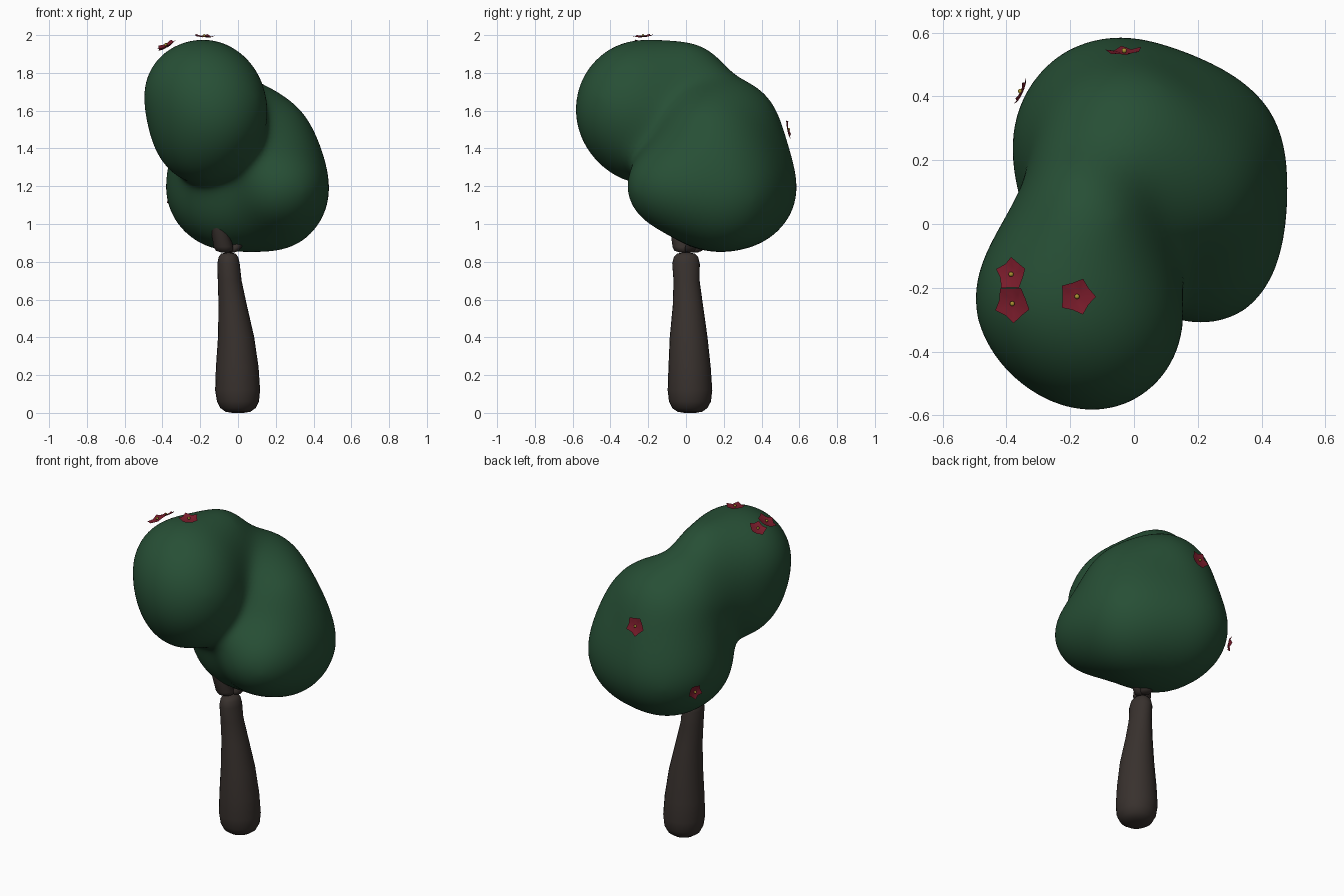
import bpy, bmesh, math
from mathutils import Vector

if "Cube" in bpy.data.objects:
    bpy.data.objects.remove(bpy.data.objects["Cube"])


def material(name, rgb):
    m = bpy.data.materials.new(name)
    m.diffuse_color = (*rgb, 1)
    m.use_nodes = True
    m.node_tree.nodes["Principled BSDF"].inputs["Base Color"].default_value = m.diffuse_color
    return m


LEAF = material("leaf_green", (0.02, 0.078, 0.036))
BARK = material("bark_brown", (0.04, 0.031, 0.027))
PETAL = material("petal_red", (0.2, 0.012, 0.025))
POLLEN = material("pollen_yellow", (0.4, 0.28, 0.03))


def finish(bm, name, mats):
    bmesh.ops.recalc_face_normals(bm, faces=bm.faces)
    me = bpy.data.meshes.new(name)
    for f in bm.faces:
        f.smooth = True
    bm.to_mesh(me)
    bm.free()
    for m in mats:
        me.materials.append(m)
    ob = bpy.data.objects.new(name, me)
    bpy.context.collection.objects.link(ob)
    return ob


def tube(name, stations, sides=24):
    """Closed tube through stations of (x, y, z, radius_x, radius_y)."""
    bm = bmesh.new()
    rings = []
    for x, y, z, rx, ry in stations:
        rings.append([bm.verts.new((x + rx * math.cos(i * math.tau / sides),
                                    y + ry * math.sin(i * math.tau / sides), z))
                      for i in range(sides)])
    for a, b in zip(rings, rings[1:]):
        for i in range(sides):
            j = (i + 1) % sides
            bm.faces.new((a[i], a[j], b[j], b[i]))
    bm.faces.new(rings[0])
    bm.faces.new(rings[-1])
    return finish(bm, name, [BARK])


# Trunk: wide rounded foot, leaning and narrowing upwards
tube("trunk", [
    (0, 0.02, 0.0, 0.03, 0.03), (0, 0.02, 0.006, 0.065, 0.065),
    (0, 0.02, 0.025, 0.093, 0.093), (0, 0.021, 0.06, 0.111, 0.111),
    (-0.002, 0.021, 0.12, 0.119, 0.118), (-0.004, 0.019, 0.24, 0.113, 0.112),
    (-0.01, 0.014, 0.4, 0.096, 0.1), (-0.028, 0.01, 0.57, 0.075, 0.08),
    (-0.044, 0.003, 0.7, 0.063, 0.069), (-0.05, 0.0, 0.79, 0.059, 0.073),
    (-0.051, 0.0, 0.825, 0.052, 0.064), (-0.051, 0.0, 0.843, 0.038, 0.047),
    (-0.05, 0.0, 0.85, 0.012, 0.015)])


# Branches spreading from the trunk top into the crown
def branch(name, start, end, r0, r1):
    a, b = Vector(start), Vector(end)
    st = []
    for t, s in ((0, 0.4), (0.02, 0.85), (0.07, 1), (0.5, 1), (0.95, 0.9), (1, 0.3)):
        p, r = a.lerp(b, t), (r0 + (r1 - r0) * t) * s
        st.append((*p, r, r))
    tube(name, st, 14)


branch("front_branch", (-0.07, -0.015, 0.85), (-0.17, -0.1, 1.27), 0.054, 0.022)
branch("right_branch", (-0.03, 0.02, 0.85), (0.2, 0.1, 1.2), 0.032, 0.02)
branch("back_branch", (-0.04, 0.05, 0.85), (-0.02, 0.25, 1.25), 0.038, 0.02)

# Crown: blended ellipsoids (centre, radii), wrapped by a sphere of rays
LOBES = [
    ((-0.215, -0.225, 1.695), (0.268, 0.26, 0.262)),
    ((-0.13, -0.285, 1.60), (0.272, 0.29, 0.31)),
    ((-0.20, -0.20, 1.48), (0.225, 0.24, 0.245)),
    ((-0.15, 0.0, 1.66), (0.20, 0.24, 0.285)),
    ((-0.025, 0.215, 1.44), (0.285, 0.285, 0.32)),
    ((-0.04, 0.25, 1.19), (0.328, 0.325, 0.312)),
    ((0.195, 0.175, 1.18), (0.27, 0.30, 0.308)),
    ((0.21, -0.05, 1.20), (0.237, 0.25, 0.225)),
    ((0.13, 0.13, 1.40), (0.26, 0.25, 0.27)),
    ((-0.04, 0.08, 1.15), (0.255, 0.21, 0.235)),
]
BLEND, INFLATE = 0.12, 0.018


def crown_distance(x, y, z):
    d = 9.0
    for (cx, cy, cz), (a, b, c) in LOBES:
        px, py, pz = (x - cx) / a, (y - cy) / b, (z - cz) / c
        k0 = math.sqrt(px * px + py * py + pz * pz)
        k1 = math.sqrt((px / a) ** 2 + (py / b) ** 2 + (pz / c) ** 2) + 1e-9
        e = k0 * (k0 - 1) / k1
        h = max(BLEND - abs(d - e), 0) / BLEND
        d = min(d, e) - h * h * BLEND / 4
    return d - INFLATE


def hit(origin, direction, reach):
    """March inwards along a ray until the crown surface is met."""
    t = reach
    for _ in range(45):
        d = crown_distance(*(origin + direction * t))
        if d < 0.0008:
            break
        t -= d * 0.85
    return origin + direction * t


core = Vector((-0.05, 0.02, 1.42))
bm = bmesh.new()
bmesh.ops.create_icosphere(bm, subdivisions=5, radius=1)
for v in bm.verts:
    v.co = hit(core, v.co.normalized(), 1.0)
for _ in range(6):
    bmesh.ops.smooth_vert(bm, verts=bm.verts, factor=0.4,
                          use_axis_x=True, use_axis_y=True, use_axis_z=True)
crown = finish(bm, "crown", [LEAF])
soften = crown.modifiers.new("soften", 'SUBSURF')
soften.levels = soften.render_levels = 1


def surface_point(pos, lift):
    """Snap a blossom position to just above the crown."""
    d = Vector(pos) - core
    return hit(core, d.normalized(), 1.0) + d.normalized() * lift


# Blossoms: shallow five-pointed cups with a yellow bead
def blossom(name, pos, normal, turn, size=0.056):
    bm = bmesh.new()
    mid = bm.verts.new((0, 0, 0))
    rings = []
    for s in (0.5, 1.0):
        ring = []
        for i in range(10):
            a = turn + i * math.pi / 5
            r, h = (size, 0.012) if i % 2 == 0 else (size * 0.76, 0.003)
            ring.append(bm.verts.new((r * s * math.cos(a), r * s * math.sin(a), h * s * s)))
        rings.append(ring)
    for i in range(10):
        j = (i + 1) % 10
        bm.faces.new((mid, rings[0][i], rings[0][j]))
        bm.faces.new((rings[0][i], rings[1][i], rings[1][j], rings[0][j]))
    red = set(bm.faces)
    bead = bmesh.ops.create_icosphere(bm, subdivisions=2, radius=0.008)
    for v in bead["verts"]:
        v.co.z += 0.008
    for f in bm.faces:
        f.material_index = 0 if f in red else 1
    ob = finish(bm, name, [PETAL, POLLEN])
    ob.location = surface_point(pos, 0.012).lerp(Vector(pos), 0.5)
    ob.rotation_mode = 'QUATERNION'
    ob.rotation_quaternion = Vector((0, 0, 1)).rotation_difference(Vector(normal).normalized())


blossom("blossom_left_top", (-0.385, -0.16, 1.937), (-0.45, 0.1, 0.85), 0.3, 0.054)
blossom("blossom_left_front", (-0.38, -0.25, 1.945), (-0.4, -0.15, 0.85), 1.0, 0.062)
blossom("blossom_top", (-0.178, -0.225, 1.985), (0.05, -0.08, 1), 0.0, 0.059)
blossom("blossom_back", (-0.03, 0.54, 1.5), (-0.05, 1, 0.2), 0.5, 0.06)
blossom("blossom_left_back", (-0.348, 0.412, 1.13), (-0.9, 0.4, -0.05), 0.2, 0.046)
